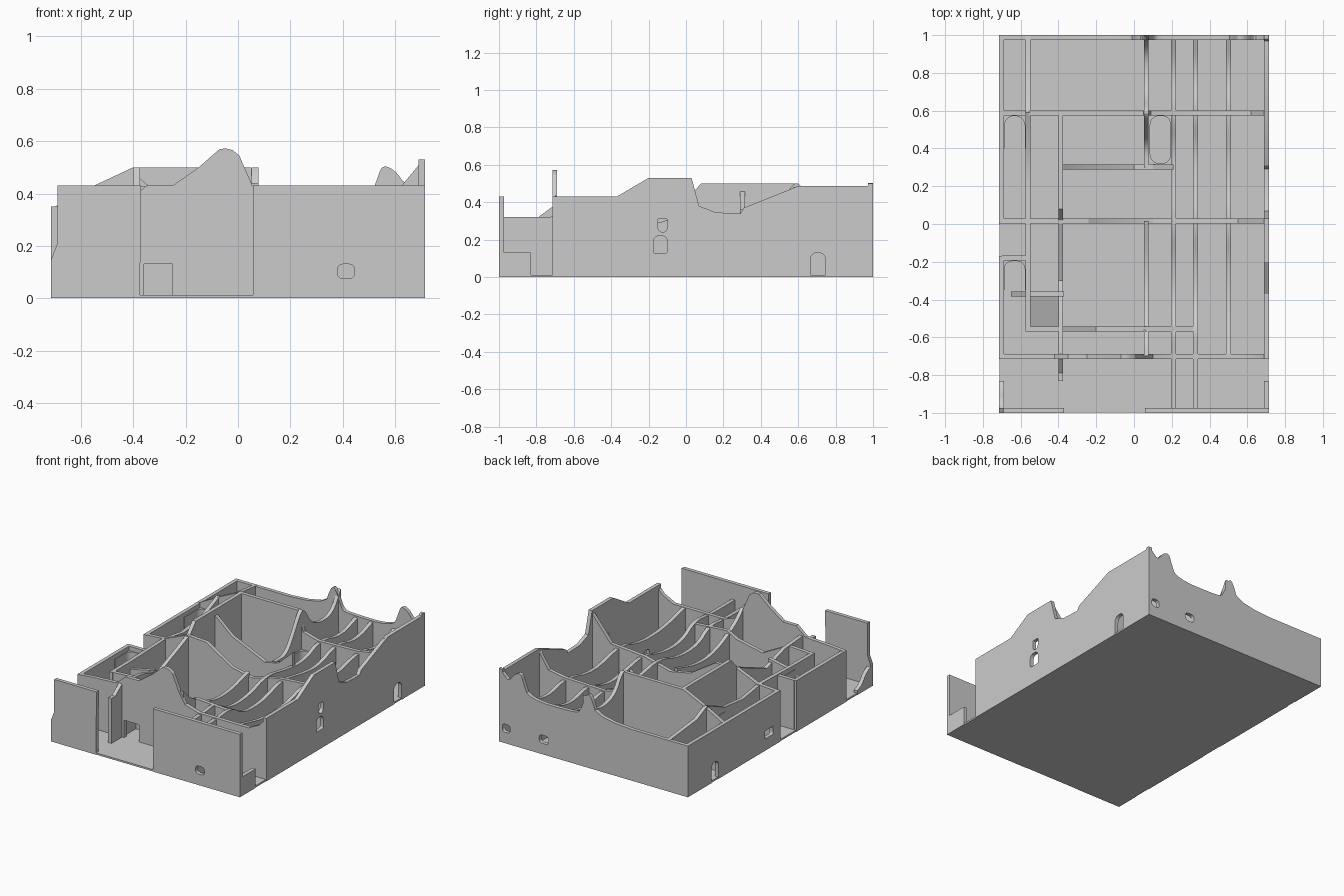
import bpy, bmesh, math

if "Cube" in bpy.data.objects:
    bpy.data.objects.remove(bpy.data.objects["Cube"])

T = 0.026                                   # wall thickness


def chaikin(pts, n=2):
    for _ in range(n):
        out = [pts[0]]
        for a, b in zip(pts, pts[1:]):
            out.append((a[0] * .75 + b[0] * .25, a[1] * .75 + b[1] * .25))
            out.append((a[0] * .25 + b[0] * .75, a[1] * .25 + b[1] * .75))
        pts = out + [pts[-1]]
    return pts


def prism(name, pts, axis, centre, depth):
    """Extrude a 2D outline: walls along x, walls along y, or upright (z)."""
    def place(u, v, d):
        return {'x': (u, d, v), 'y': (d, u, v), 'z': (u, v, d)}[axis]
    bm = bmesh.new()
    lo = [bm.verts.new(place(u, v, centre - depth / 2)) for u, v in pts]
    hi = [bm.verts.new(place(u, v, centre + depth / 2)) for u, v in pts]
    bm.faces.new(lo)
    bm.faces.new(hi)
    for i in range(len(pts)):
        j = (i + 1) % len(pts)
        bm.faces.new((lo[i], lo[j], hi[j], hi[i]))
    bmesh.ops.recalc_face_normals(bm, faces=bm.faces)
    me = bpy.data.meshes.new(name)
    bm.to_mesh(me)
    bm.free()
    ob = bpy.data.objects.new(name, me)
    bpy.context.collection.objects.link(ob)
    return ob


def rounded(u0, u1, v0, v1, r_low, r_high):
    pts = []
    for cu, cv, a0, r in ((u1, v0, -90, r_low), (u1, v1, 0, r_high),
                          (u0, v1, 90, r_high), (u0, v0, 180, r_low)):
        su, sv = (1 if cu == u0 else -1), (1 if cv == v0 else -1)
        if r == 0:
            pts.append((cu, cv))
            continue
        for k in range(6):
            a = math.radians(a0 + 18 * k)
            pts.append((cu + su * r + r * math.cos(a), cv + sv * r + r * math.sin(a)))
    return pts


def cut(ob, cutter):
    m = ob.modifiers.new("opening", 'BOOLEAN')
    m.operation, m.solver, m.object = 'DIFFERENCE', 'EXACT', cutter
    bpy.context.view_layer.objects.active = ob
    bpy.ops.object.modifier_apply(modifier=m.name)
    bpy.data.objects.remove(cutter)


def wall(name, axis, centre, top, smooth=False, holes=()):
    top = chaikin(top) if smooth else top
    ob = prism(name, [(top[0][0], 0), *top, (top[-1][0], 0)][::-1], axis, centre, T)
    for h in holes:
        cut(ob, prism("cutter", rounded(*h), axis, centre, 0.1))
    return ob


# floor slab
prism("floor", [(-.712, -.998), (.712, -.998), (.712, .998), (-.712, .998)], 'z', .006, .012)

# outer walls
wall("right_wall", 'y', .702, [(-.715, .43), (-.37, .43), (-.2, .53), (.03, .53), (.07, .38),
     (.16, .345), (.29, .34), (.31, .37), (.6, .487), (.97, .487), (.98, .498), (1, .498)],
     holes=[(-.175, -.1, .128, .22, .008, .03), (-.15, -.1, .24, .312, .025, .006),
            (.665, .745, -.02, .13, 0, .035)])
wall("back_wall", 'x', .987, [(-.715, .35), (-.03, .35), (.02, .5), (.055, .5), (.1, .37),
     (.14, .35), (.49, .35), (.53, .45), (.55, .51), (.6, .49), (.64, .43), (.68, .47), (.715, .5)],
     True, holes=[(.63, .69, .075, .13, .02, .02), (.34, .41, .075, .13, .02, .02)])
wall("left_wall_rear", 'y', -.702, [(0, .35), (1, .35)],
     holes=[(.67, .745, -.02, .13, 0, .035), (.08, .17, .08, .135, .01, .01)])
wall("left_wall_front", 'y', -.702, [(-.715, .35), (-.17, .35)])

# broken front panels with low corner returns
prism("front_panel_left", [(-.715, 0), (-.375, 0), (-.37, .43), (-.69, .43), (-.69, .21),
      (-.715, .145)], 'x', -.987, T)
wall("front_panel_right", 'x', -.987, [(.058, .43), (.715, .43)],
     holes=[(.38, .445, .075, .13, .02, .02)])
wall("left_return", 'y', -.702, [(-1, .145), (-.93, .12), (-.88, .05), (-.83, .03)], True)
wall("right_return", 'y', .702, [(-1, .13), (-.83, .13)])

# cross walls running along x
wall("facade_wall", 'x', -.702, [(-.715, .35), (-.6, .36), (-.42, .37), (-.35, .43), (-.25, .43),
     (-.15, .5), (-.07, .57), (-.045, .572), (-.02, .565), (.005, .545), (.055, .43), (.1, .36),
     (.2, .33), (.58, .33), (.66, .37), (.715, .43)], holes=[(-.36, -.25, -.02, .13, 0, 0)])
cross = {
    "rear_cross_wall": (.588, [(-.7, .35), (-.55, .43), (-.4, .5), (.05, .5), (.09, .36),
                               (.2, .33), (.5, .34), (.62, .36), (.7, .48)]),
    "stub_cross_wall": (.302, [(-.4, .48), (-.25, .35), (0, .24), (.1, .26), (.21, .36)]),
    "middle_cross_wall": (.015, [(-.7, .35), (-.56, .36), (-.39, .43), (-.24, .42), (-.05, .3),
                                 (.1, .27), (.3, .32), (.55, .34), (.7, .52)]),
    "niche_cross_wall": (-.18, [(-.7, .35), (-.56, .35)]),
    "stair_cross_wall": (-.37, [(-.65, .13), (-.56, .3), (-.37, .34)]),
    "front_cross_wall": (-.555, [(-.57, .35), (-.39, .36), (-.2, .26), (0, .3), (.07, .34), (.335, .32)]),
}
for name, (y, top) in cross.items():
    wall(name, 'x', y, top)

# long walls running along y
wall("left_inner_wall", 'y', -.562, [(-.57, .35), (-.37, .35), (0, .36), (.2, .33), (.4, .35),
     (.59, .43), (.7, .38), (1, .35)])
wall("room_wall_left", 'y', -.388, [(-.83, .32), (-.79, .32), (-.715, .375), (-.5, .36),
     (-.3, .3), (-.1, .38), (.02, .43), (.08, .5), (.6, .5)])
wall("room_wall_front", 'y', .065, [(-.7, .44), (-.62, .36), (-.4, .25), (-.2, .24), (.015, .3)], True)
wall("room_wall_rear", 'y', .065, [(.3, .26), (.42, .26), (.5, .38), (.57, .5), (.61, .5),
     (.68, .38), (.8, .34), (.92, .36), (1, .49)], True)
for side, x in (("left", .21), ("right", .325)):
    wall("corridor_wall_" + side, 'y', x, [(-.985, .32), (-.7, .32), (-.55, .34), (-.42, .25),
         (-.2, .25), (0, .32), (.2, .28), (.4, .26), (.59, .34), (.8, .28), (1, .35)], True,
         holes=[(-.66, -.6, .13, .2, .02, .02)])
wall("cell_wall", 'y', .5, [(-.7, .33), (-.45, .27), (-.2, .27), (0, .34), (.3, .26),
     (.59, .34), (.8, .28), (1, .35)], True, holes=[(-.3, -.24, .13, .2, .02, .02)])

# rounded shaft linings
linings = [("shaft", (.075, .2, .31, .58), (.086, .194, .322, .572), .045, .24),
           ("rear_cell", (-.695, -.57, .4, .58), (-.686, -.578, .2, .572), .05, .32),
           ("niche_cell", (-.695, -.57, -.35, -.185), (-.686, -.578, -.5, -.197), .04, .32)]
for name, o, i, r, h in linings:
    ob = prism(name + "_lining", rounded(*o, 0, 0), 'z', h / 2, h)
    cut(ob, prism("cutter", rounded(*i, r, r), 'z', h / 2, h + .1))

# ramp in the small stair room
prism("ramp", [(-.55, .012), (-.4, .012), (-.55, .1)], 'x', -.462, .16)

for ob in bpy.context.scene.objects:
    ob.select_set(True)
bpy.ops.object.shade_smooth_by_angle(angle=math.radians(25))
